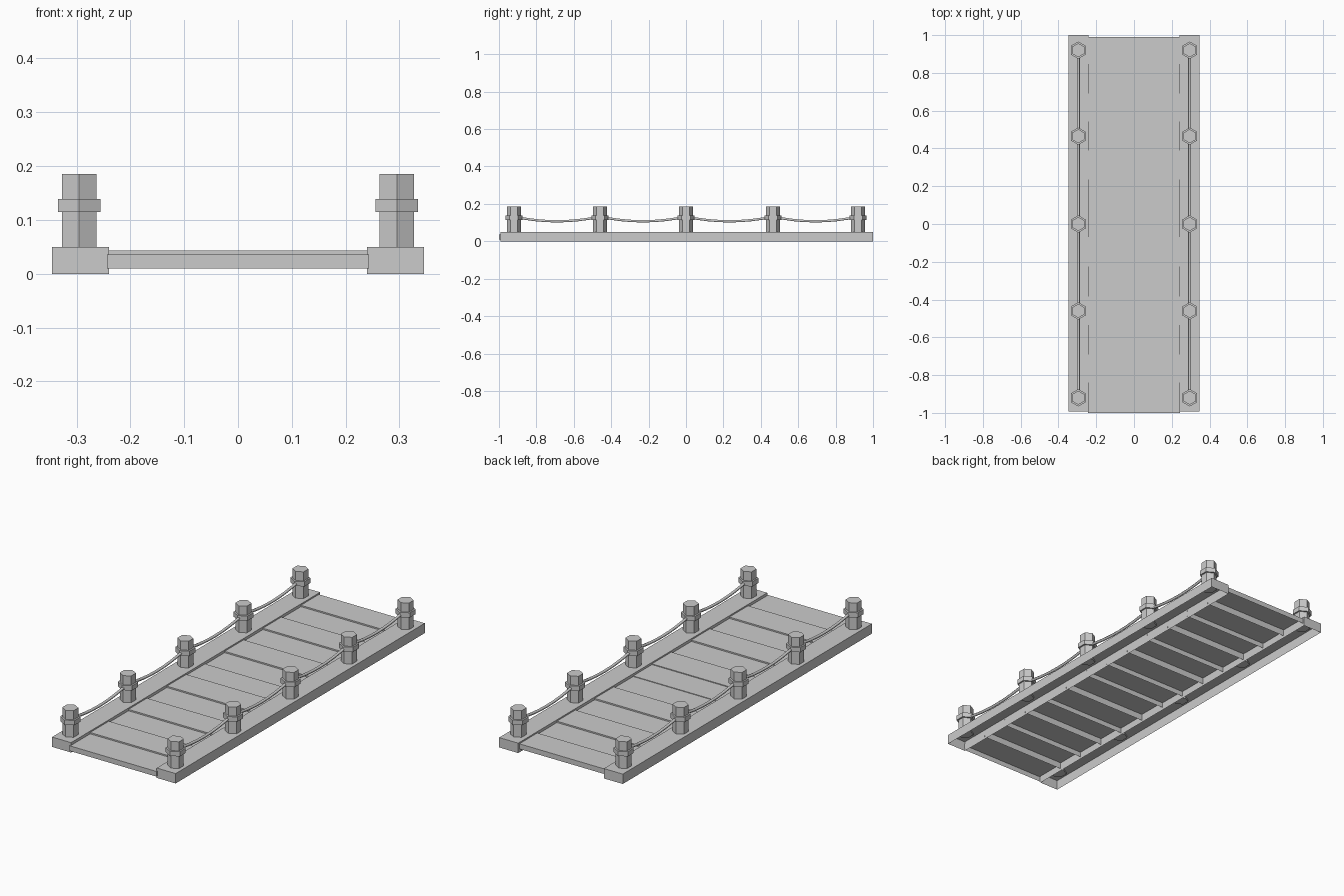
import bpy
import bmesh
import math

cube = bpy.data.objects.get("Cube")
if cube:
    bpy.data.objects.remove(cube, do_unlink=True)

grey = bpy.data.materials.new("plain_grey")
grey.use_nodes = True
colour = (0.6, 0.6, 0.6, 1)
grey.diffuse_color = colour
grey.node_tree.nodes["Principled BSDF"].inputs["Base Color"].default_value = colour


def add_object(name, data):
    obj = bpy.data.objects.new(name, data)
    bpy.context.collection.objects.link(obj)
    data.materials.append(grey)
    return obj


def open_box(name, x0, x1, y0, y1, z0, z1, chamfer=0):
    """Box with no underside; the two long top edges along x may be chamfered."""
    bm = bmesh.new()
    bmesh.ops.create_cube(bm, size=1)
    for v in bm.verts:
        v.co.x = x0 if v.co.x < 0 else x1
        v.co.y = y0 if v.co.y < 0 else y1
        v.co.z = z0 if v.co.z < 0 else z1
    if chamfer:
        edges = [e for e in bm.edges
                 if all(v.co.z == z1 for v in e.verts)
                 and e.verts[0].co.y == e.verts[1].co.y]
        bmesh.ops.bevel(bm, geom=edges, offset=chamfer, segments=1, affect='EDGES')
    bm.normal_update()
    under = [f for f in bm.faces if f.normal.z < -0.9]
    bmesh.ops.delete(bm, geom=under, context='FACES_ONLY')
    mesh = bpy.data.meshes.new(name)
    bm.to_mesh(mesh)
    bm.free()
    return add_object(name, mesh)


def hex_prism(bm, radius, x, y, z0, z1):
    made = bmesh.ops.create_cone(bm, cap_ends=True, segments=6, radius1=radius,
                                 radius2=radius, depth=z1 - z0)["verts"]
    # Corners point along y, flats face sideways
    for v in made:
        a = round(math.atan2(v.co.y, v.co.x) / (math.pi / 6)) * math.pi / 6
        if abs(math.sin(3 * math.pi / 2 + 3 * a)) > 0.5 and abs(math.cos(3 * a)) > 0.5:
            a += math.pi / 6
        v.co.x = x + radius * math.cos(a)
        v.co.y = y + radius * math.sin(a)
        v.co.z += (z0 + z1) / 2


# Deck planks, set at slightly uneven heights
edges = [0.99, 0.846, 0.69, 0.542, 0.388, 0.236, 0.08,
         -0.07, -0.226, -0.385, -0.534, -0.69, -0.84, -1.0]
LOW, MID, HIGH = 0.036, 0.039, 0.043
tops = [HIGH, LOW, HIGH, LOW, HIGH, LOW, MID, HIGH, LOW, HIGH, LOW, HIGH, LOW]
for i, top in enumerate(tops):
    open_box(f"plank_{i + 1}", -0.243, 0.243, edges[i + 1], edges[i],
             top - 0.026, top, chamfer=0.006)

post_ys = [-0.92, -0.46, 0, 0.465, 0.92]
for side, s in (("left", 1), ("right", -1)):
    # Side beam
    xs = sorted((s * 0.24, s * 0.346))
    open_box(f"{side}_beam", xs[0], xs[1], -0.993, 1.0, 0, 0.05)

    # Hexagonal posts with a collar
    for i, y in enumerate(post_ys):
        bm = bmesh.new()
        hex_prism(bm, 0.037, s * 0.295, y, 0.04, 0.185)
        hex_prism(bm, 0.046, s * 0.295, y, 0.115, 0.139)
        mesh = bpy.data.meshes.new(f"{side}_post_{i + 1}")
        bm.to_mesh(mesh)
        bm.free()
        add_object(mesh.name, mesh)

    # Sagging rope between neighbouring posts
    curve = bpy.data.curves.new(f"{side}_rope", 'CURVE')
    curve.dimensions = '3D'
    curve.bevel_depth = 0.007
    curve.bevel_resolution = 1
    steps = 8
    for y0, y1 in zip(post_ys, post_ys[1:]):
        spline = curve.splines.new('POLY')
        spline.points.add(steps)
        for k, p in enumerate(spline.points):
            t = k / steps
            p.co = (s * 0.293, y0 + (y1 - y0) * t, 0.132 - 0.1 * t * (1 - t), 1)
    add_object(f"{side}_rope", curve)
